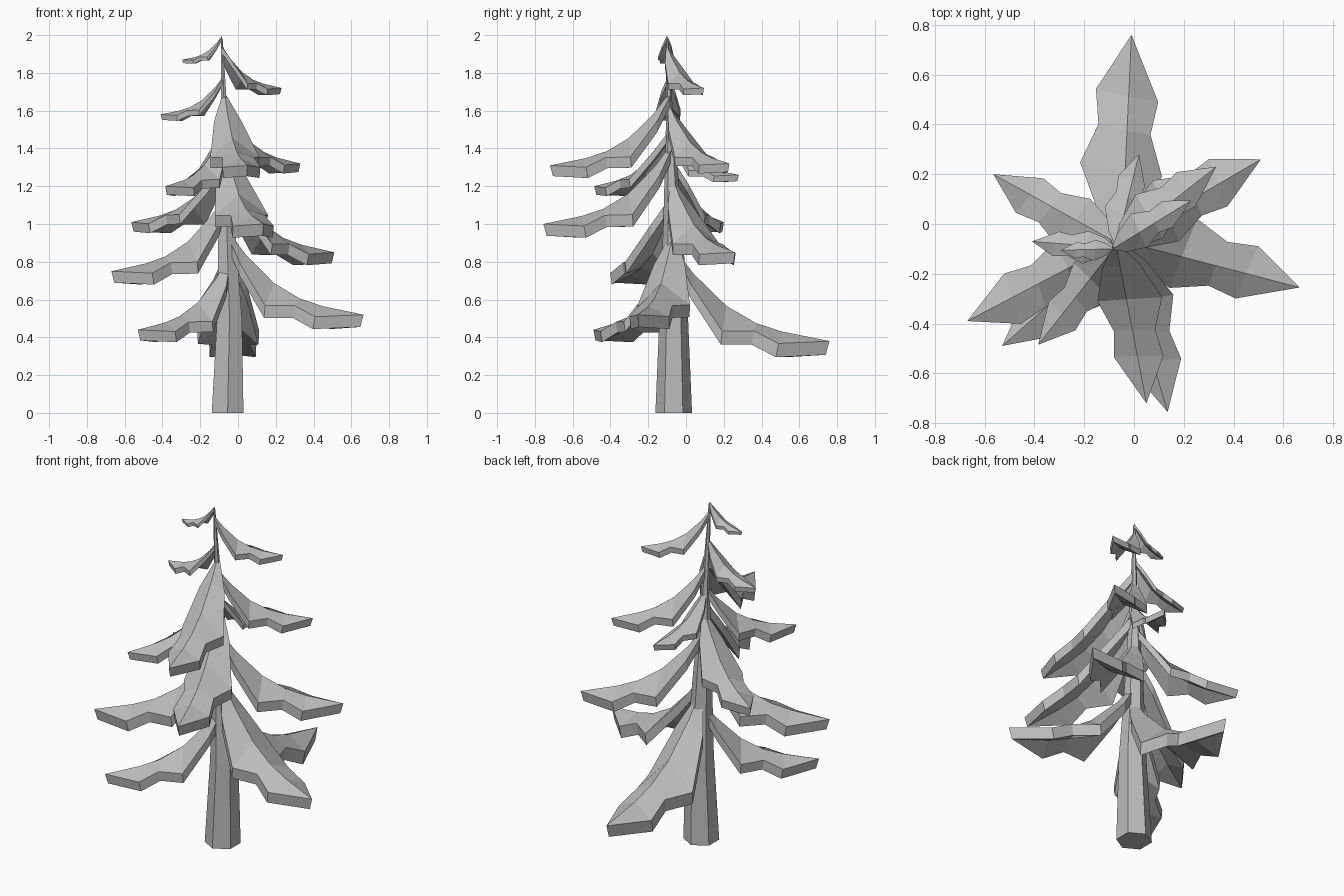
import bpy
import bmesh
import math
from mathutils import Vector

cube = bpy.data.objects.get("Cube")
if cube:
    bpy.data.objects.remove(cube, do_unlink=True)

GREY = 0.5
grey = bpy.data.materials.new("plain_grey")
grey.use_nodes = True
grey.diffuse_color = (GREY, GREY, GREY, 1)
grey.node_tree.nodes["Principled BSDF"].inputs["Base Color"].default_value = (GREY, GREY, GREY, 1)

# Trunk rings: height, centre x, centre y, radius
TRUNK = [(0, -.055, -.065, .097), (.5, -.045, -.065, .076), (1, -.06, -.07, .05),
         (1.5, -.07, -.085, .022), (1.98, -.085, -.1, .005)]

# Branch cross-sections for a branch of length 1, as (outward, sideways, height above tip)
RIDGE = [(0, 0, .6), (.13, 0, .43), (.34, 0, .225), (.53, 0, .115), (.7, 0, .06)]
LEFT = [(0, .02, .57), (.13, .12, .36), (.37, .22, .07), (.56, .14, .065), (.73, .16, -.015)]
RIGHT = [(0, -.02, .57), (.12, -.11, .36), (.32, -.18, .065), (.52, -.115, .065), (.68, -.145, -.015)]
THICKNESS = .088


def make_object(name, bm):
    bmesh.ops.recalc_face_normals(bm, faces=bm.faces)
    mesh = bpy.data.meshes.new(name)
    bm.to_mesh(mesh)
    bm.free()
    mesh.materials.append(grey)
    obj = bpy.data.objects.new(name, mesh)
    bpy.context.collection.objects.link(obj)
    return obj


def trunk_centre(z):
    for (z0, x0, y0, _), (z1, x1, y1, _) in zip(TRUNK, TRUNK[1:]):
        if z <= z1:
            f = (z - z0) / (z1 - z0)
            return x0 + (x1 - x0) * f, y0 + (y1 - y0) * f
    return TRUNK[-1][1:3]


# Six-sided leaning trunk
def build_trunk():
    bm = bmesh.new()
    rings = []
    for z, x, y, r in TRUNK:
        angles = [math.radians(30 + 60 * i) for i in range(6)]
        rings.append([bm.verts.new((x + r * math.cos(a), y + r * math.sin(a), z)) for a in angles])
    for low, high in zip(rings, rings[1:]):
        for i in range(6):
            j = (i + 1) % 6
            bm.faces.new((low[i], low[j], high[j], high[i]))
    bm.faces.new(rings[0])
    bm.faces.new(rings[-1])
    make_object("trunk", bm)


# Drooping spear-shaped branch with a central ridge and a thick rim
def build_branch(name, tip):
    tip = Vector(tip)
    cx, cy = trunk_centre(tip.z + .25)
    out = Vector((tip.x - cx, tip.y - cy, 0))
    length = out.length
    out.normalize()
    side = Vector((-out.y, out.x, 0))
    bm = bmesh.new()

    def place(p, inset, drop):
        r, w, h = p
        pos = Vector((cx, cy, tip.z)) + length * (out * r * inset + side * w * inset)
        pos.z += length * (h - drop)
        return bm.verts.new(pos)

    layers = []
    for inset, drop in ((1, 0), (.975, THICKNESS)):
        rows = [[place(p, inset, drop) for p in line] for line in (LEFT, RIDGE, RIGHT)]
        end = place((1, 0, 0), inset, drop)
        for a, b in zip(rows, rows[1:]):
            for i in range(len(a) - 1):
                bm.faces.new((a[i], a[i + 1], b[i + 1], b[i]))
            bm.faces.new((a[-1], end, b[-1]))
        layers.append(rows[0] + [end] + rows[2][::-1] + [rows[1][0]])
    top, under = layers
    for i in range(len(top)):
        j = (i + 1) % len(top)
        bm.faces.new((top[i], top[j], under[j], under[i]))
    make_object(name, bm)


build_trunk()

# Branch tips from the ground upwards
TIPS = [(-.01, .76, .38), (-.53, -.49, .44), (.665, -.255, .52), (-.67, -.39, .75),
        (.51, .26, .85), (.135, -.755, 1.0), (-.565, .2, 1.01), (-.385, -.485, 1.2),
        (.02, .28, 1.26), (.05, -.72, 1.31), (.33, .23, 1.32), (-.41, -.07, 1.58),
        (.23, .095, 1.72), (-.295, -.105, 1.87)]
for number, tip in enumerate(TIPS, 1):
    build_branch("branch_%02d" % number, tip)
